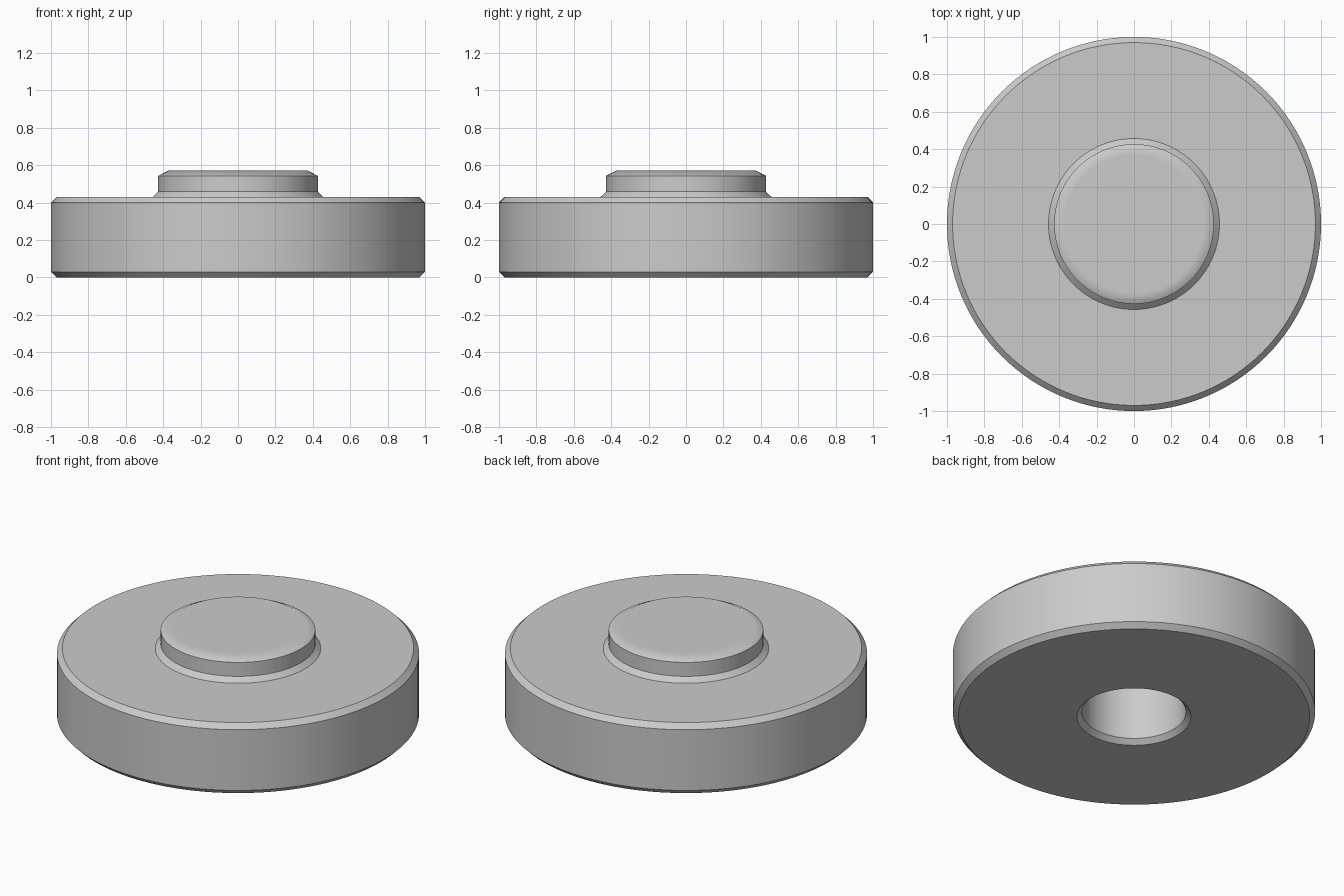
import bpy, bmesh, math
from mathutils import Matrix

cube = bpy.data.objects.get("Cube")
if cube:
    bpy.data.objects.remove(cube, do_unlink=True)

SEGMENTS = 128

grey = bpy.data.materials.new("plain grey")
grey.use_nodes = True
colour = (0.6, 0.6, 0.6, 1)
grey.diffuse_color = colour
grey.node_tree.nodes["Principled BSDF"].inputs["Base Color"].default_value = colour


def turned_part(name, profile):
    """Revolve a list of (radius, height) rings about z and cap open ends."""
    bm = bmesh.new()
    rings = []
    for radius, height in profile:
        ring = bmesh.ops.create_circle(
            bm, segments=SEGMENTS, radius=radius,
            matrix=Matrix.Translation((0, 0, height)))
        rings.append(ring["verts"])
    for low, high in zip(rings, rings[1:]):
        for i in range(SEGMENTS):
            j = (i + 1) % SEGMENTS
            bm.faces.new((low[i], low[j], high[j], high[i]))
    for ring in (rings[0], rings[-1]):
        bm.faces.new(ring)
    bmesh.ops.recalc_face_normals(bm, faces=bm.faces)
    mesh = bpy.data.meshes.new(name)
    bm.to_mesh(mesh)
    bm.free()
    mesh.materials.append(grey)
    part = bpy.data.objects.new(name, mesh)
    bpy.context.collection.objects.link(part)
    bpy.ops.object.select_all(action="DESELECT")
    part.select_set(True)
    bpy.context.view_layer.objects.active = part
    bpy.ops.object.shade_smooth_by_angle(angle=math.radians(30))
    normals = part.modifiers.new("Even Shading", "WEIGHTED_NORMAL")
    normals.keep_sharp = True
    return part


# Blind bore, chamfered disc and raised boss in one turned profile
turned_part("disc_with_boss", [
    (0.287, 0.43), (0.287, 0.028), (0.315, 0),      # bore and its chamfer
    (0.97, 0), (1, 0.03), (1, 0.4), (0.97, 0.43),   # disc rim
    (0.457, 0.43), (0.427, 0.458),                  # sloped collar
    (0.427, 0.543), (0.37, 0.572),                  # boss
])
